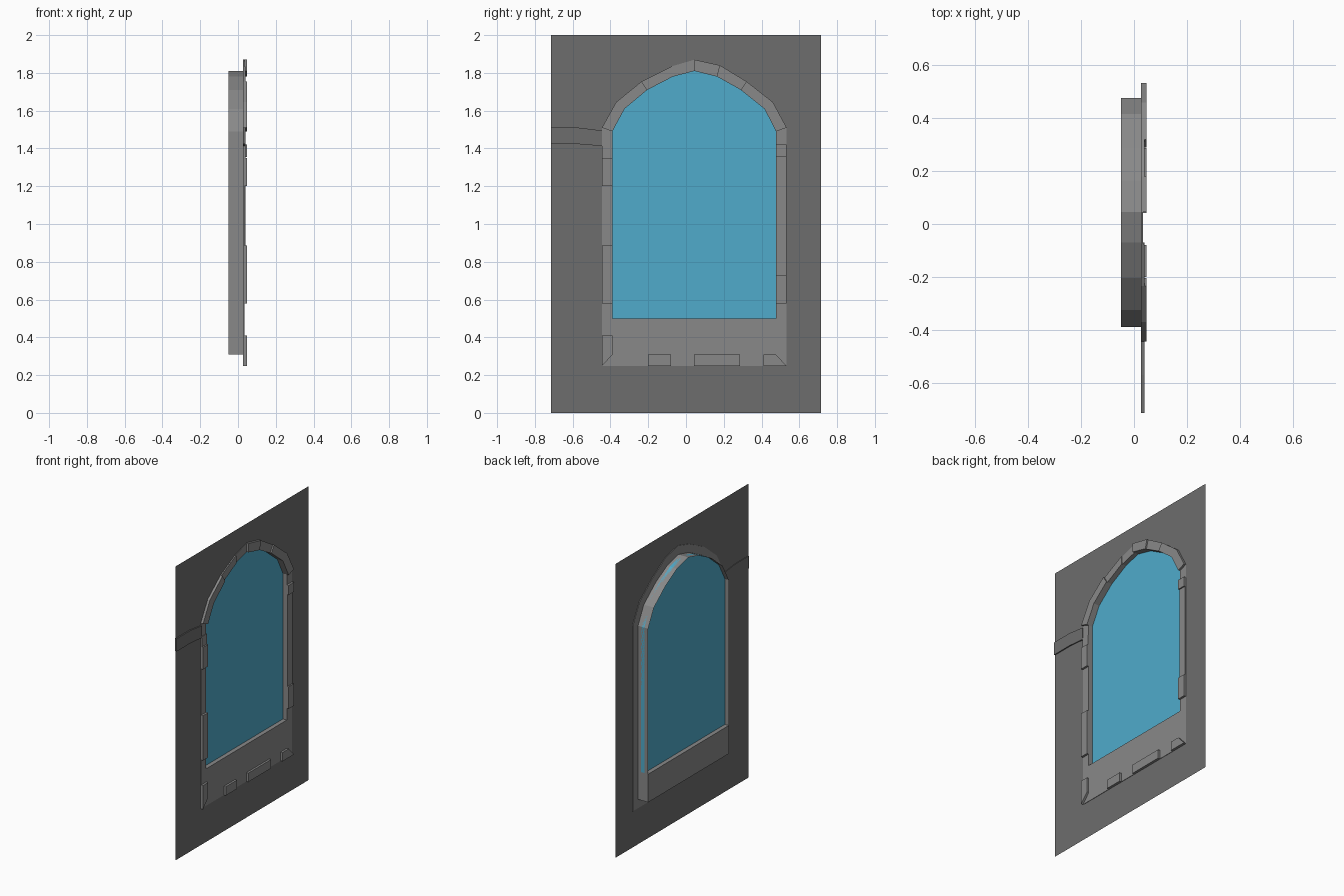
import bpy, bmesh

if "Cube" in bpy.data.objects:
    bpy.data.objects.remove(bpy.data.objects["Cube"])

WALL_X, BACK_X = 0.031, -0.049
BASE = 0.027                                       # back of the trim, just behind the wall
LOW, MID, HIGH = 0.034, 0.039, 0.048
YL, YR, YLO, YRO = -0.39, 0.477, -0.445, 0.533     # jamb inner / outer edges
ZB, ZBO, SILL = 0.308, 0.248, 0.50                 # opening bottom, trim bottom, sill top


def material(name, color):
    mat = bpy.data.materials.new(name)
    mat.diffuse_color = (*color, 1)
    mat.use_nodes = True
    mat.node_tree.nodes["Principled BSDF"].inputs["Base Color"].default_value = mat.diffuse_color
    return mat


WALL = material("dark_plaster", (0.153, 0.153, 0.153))
STONE = material("grey_stone", (0.25, 0.25, 0.25))
GLASS = material("blue_glass", (0.08, 0.41, 0.60))


def add_object(name, bm, mat):
    bmesh.ops.recalc_face_normals(bm, faces=bm.faces)
    mesh = bpy.data.meshes.new(name)
    bm.to_mesh(mesh)
    bm.free()
    mesh.materials.append(mat)
    obj = bpy.data.objects.new(name, mesh)
    bpy.context.collection.objects.link(obj)
    return obj


def loop(bm, pts, x):
    return [bm.verts.new((x, y, z)) for y, z in pts]


def prism(bm, pts, x0, x1, caps=True):
    """Extrude a (y, z) outline along x."""
    a, b = loop(bm, pts, x0), loop(bm, pts, x1)
    for i in range(len(a)):
        j = (i + 1) % len(a)
        bm.faces.new((a[i], a[j], b[j], b[i]))
    if caps:
        bm.faces.new(a)
        bm.faces.new(b)


# Arch, inner and outer outlines, left to right
inner = [(YL, 1.49), (-0.325, 1.61), (-0.205, 1.71), (-0.07, 1.78), (0.045, 1.81),
         (0.165, 1.78), (0.29, 1.71), (0.415, 1.61), (YR, 1.49)]
outer = [(YLO, 1.51), (-0.37, 1.645), (-0.235, 1.755), (-0.075, 1.835), (0.045, 1.87),
         (0.18, 1.84), (0.32, 1.755), (0.46, 1.645), (YRO, 1.51)]
opening = inner + [(YR, ZB), (YL, ZB)]

# Wall sheet with an arched hole
bm = bmesh.new()
for pts in ([(-0.715, 0), (0.715, 0), (0.715, 2), (-0.715, 2)], opening):
    vs = loop(bm, pts, WALL_X)
    for i in range(len(vs)):
        bm.edges.new((vs[i - 1], vs[i]))
bmesh.ops.triangle_fill(bm, edges=bm.edges[:], use_beauty=True, normal=(1, 0, 0))
bmesh.ops.dissolve_limit(bm, angle_limit=0.01, verts=bm.verts[:], edges=bm.edges[:])
add_object("wall", bm, WALL)

# Reveal running back from the opening
bm = bmesh.new()
prism(bm, opening, BACK_X, WALL_X, caps=False)
add_object("window_reveal", bm, STONE)

# Solid sill block below the glass
bm = bmesh.new()
prism(bm, [(YL, ZB), (YR, ZB), (YR, SILL), (YL, SILL)], BACK_X, LOW)
add_object("window_sill", bm, STONE)

# Glass pane
bm = bmesh.new()
prism(bm, inner + [(YR, SILL), (YL, SILL)], -0.02, 0.005)
add_object("glass", bm, GLASS)


def course(name, stations, heights):
    """Row of stones between successive (inner, outer) point pairs."""
    bm = bmesh.new()
    for (i0, o0), (i1, o1), h in zip(stations, stations[1:], heights):
        prism(bm, [i0, o0, o1, i1], BASE, h)
    add_object(name, bm, STONE)


# Arch stones
course("arch_stones", list(zip(inner, outer)),
       [HIGH, HIGH, MID, LOW, HIGH, MID, HIGH, HIGH])

# Jamb stones, mitred at the bottom corners
left = [((YL, ZB), (YLO, ZBO))]
left += [((YL, z), (YLO, z)) for z in (0.41, 0.58, 0.885, 1.2, 1.35, 1.42)]
left += [(inner[0], outer[0])]
course("left_jamb_stones", left, [HIGH, LOW, HIGH, LOW, HIGH, MID, LOW])

right = [((YR, ZB), (YRO, ZBO))]
right += [((YR, z), (YRO, z)) for z in (0.58, 0.73, 1.355, 1.42)]
right += [(inner[-1], outer[-1])]
course("right_jamb_stones", right, [LOW, HIGH, MID, HIGH, LOW])

# Bottom stones, mitred to meet the jambs
bottom = [((YL, ZB), (YLO, ZBO))]
bottom += [((y, ZB), (y, ZBO)) for y in (-0.325, -0.2, -0.08, 0.042, 0.287, 0.41)]
bottom += [((YR, ZB), (YRO, ZBO))]
course("bottom_stones", bottom, [LOW, LOW, HIGH, LOW, HIGH, LOW, HIGH])

# Slightly drooping string course on the left
bm = bmesh.new()
prism(bm, [(-0.715, 1.423), (-0.57, 1.423), (YLO, 1.413),
           (YLO, 1.495), (-0.57, 1.51), (-0.715, 1.51)], BASE, MID)
add_object("wall_band", bm, WALL)
